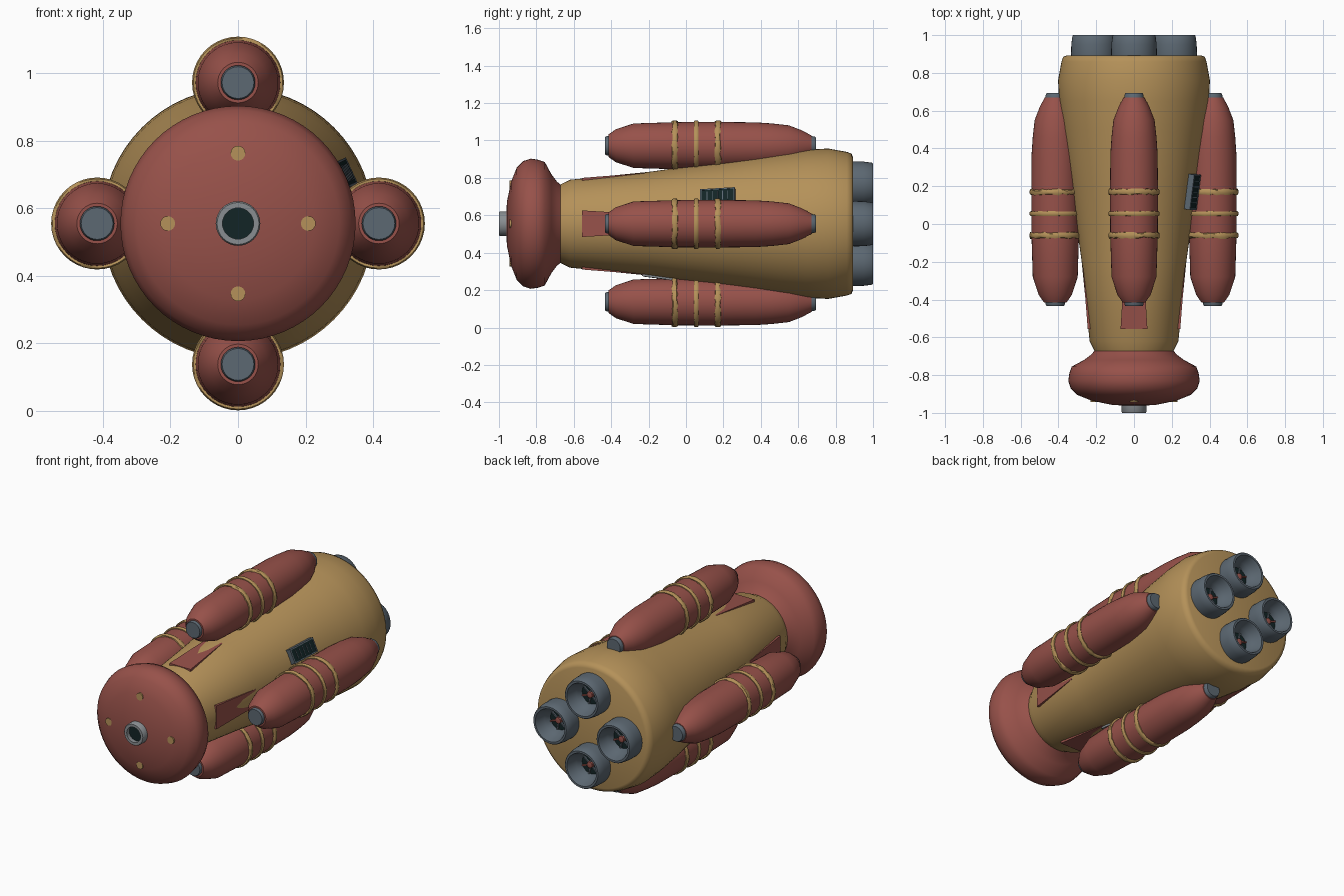
import bpy, bmesh, math, random
from mathutils import Matrix, Vector

if "Cube" in bpy.data.objects:
    bpy.data.objects.remove(bpy.data.objects["Cube"])

random.seed(4)
CZ = 0.555  # height of the long axis


def mat(name, rgb):
    m = bpy.data.materials.new(name)
    m.diffuse_color = (*rgb, 1)
    m.use_nodes = True
    m.node_tree.nodes["Principled BSDF"].inputs["Base Color"].default_value = m.diffuse_color
    return m


RED = mat("dusty red", (0.31, 0.083, 0.068))
GOLD = mat("ochre gold", (0.46, 0.285, 0.10))
STEEL = mat("blue grey steel", (0.107, 0.138, 0.168))
SILVER = mat("light grey metal", (0.25, 0.27, 0.285))
DARK = mat("near black teal", (0.006, 0.018, 0.019))


def finish(name, bm, material, angle=40):
    bmesh.ops.recalc_face_normals(bm, faces=bm.faces)
    me = bpy.data.meshes.new(name)
    bm.to_mesh(me)
    bm.free()
    me.materials.append(material)
    ob = bpy.data.objects.new(name, me)
    bpy.context.collection.objects.link(ob)
    bpy.ops.object.select_all(action='DESELECT')
    ob.select_set(True)
    bpy.context.view_layer.objects.active = ob
    bpy.ops.object.shade_smooth_by_angle(angle=math.radians(angle))
    return ob


def lathe(name, profile, material, at=(0, 0), segs=48, closed=False, ragged=0.0, angle=40):
    """Turn (y, radius) points around a lengthwise axis at (x, z offset)."""
    bm = bmesh.new()
    mid = sum(p[0] for p in profile) / len(profile)
    rings = []
    for y, r in profile:
        if r == 0:
            rings.append([bm.verts.new((at[0], y, CZ + at[1]))] * segs)
            continue
        ring = []
        for i in range(segs):
            a = 2 * math.pi * i / segs
            yy = mid + (y - mid) * (1 + random.uniform(-ragged, ragged))
            ring.append(bm.verts.new((at[0] + r * math.cos(a), yy, CZ + at[1] + r * math.sin(a))))
        rings.append(ring)
    pairs = list(zip(rings, rings[1:]))
    if closed:
        pairs.append((rings[-1], rings[0]))
    for a, b in pairs:
        for i in range(segs):
            j = (i + 1) % segs
            vs = list(dict.fromkeys((a[i], a[j], b[j], b[i])))
            if len(vs) > 2:
                bm.faces.new(vs)
    return finish(name, bm, material, angle)


def block(name, size, material, matrix):
    bm = bmesh.new()
    bmesh.ops.create_cube(bm, size=1)
    bmesh.ops.scale(bm, vec=size, verts=bm.verts)
    bm.transform(matrix)
    return finish(name, bm, material)


def surface_frame(deg, y, r, slope):
    """Frame on the hull: local x across, y along, z outward."""
    return (Matrix.Translation((0, 0, CZ)) @ Matrix.Rotation(math.radians(90 - deg), 4, 'Y')
            @ Matrix.Translation((0, y, r)) @ Matrix.Rotation(slope, 4, 'X'))


# Hull, flaring towards the tail
lathe("hull", [(-0.70, 0), (-0.70, 0.20), (-0.67, 0.21), (-0.62, 0.235), (-0.2, 0.277), (0.2, 0.333),
               (0.5, 0.378), (0.65, 0.396), (0.76, 0.402), (0.86, 0.384), (0.885, 0.375),
               (0.893, 0.355), (0.893, 0)], GOLD, segs=64, angle=60)

# Domed nose section
lathe("nose", [(-0.66, 0), (-0.66, 0.20), (-0.69, 0.225), (-0.72, 0.265), (-0.755, 0.33), (-0.79, 0.342),
               (-0.83, 0.348), (-0.87, 0.335), (-0.905, 0.30), (-0.935, 0.225), (-0.957, 0.12),
               (-0.965, 0)], RED, segs=64, angle=50)

# Nose port with dark bore, and four studs
lathe("nose_port", [(-0.94, 0.066), (-0.995, 0.066), (-1.0, 0.062), (-1.0, 0.046), (-0.94, 0.046)],
      SILVER, segs=32, closed=True)
lathe("nose_port_bore", [(-0.95, 0), (-0.95, 0.0465), (-0.975, 0.0465), (-0.975, 0)], DARK, segs=32)

SIDES = [(1, 0), (0, 1), (-1, 0), (0, -1)]
for n, (sx, sz) in enumerate(SIDES):
    lathe(f"nose_stud_{n}", [(-0.90, 0), (-0.90, 0.022), (-0.943, 0.022), (-0.943, 0)],
          GOLD, (sx * 0.208, sz * 0.208), 16)

    # Side pod with end caps and ragged straps
    c = (sx * 0.417, sz * 0.417)
    lathe(f"pod_{n}", [(-0.415, 0), (-0.415, 0.06), (-0.375, 0.088), (-0.28, 0.119), (-0.05, 0.126),
                       (0.17, 0.127), (0.37, 0.125), (0.46, 0.119), (0.55, 0.109), (0.62, 0.082),
                       (0.67, 0.055), (0.675, 0)], RED, c, 40)
    lathe(f"pod_front_cap_{n}", [(-0.40, 0), (-0.40, 0.051), (-0.425, 0.051), (-0.433, 0.047),
                                 (-0.433, 0)], STEEL, c, 32)
    lathe(f"pod_rear_cap_{n}", [(0.66, 0), (0.66, 0.052), (0.685, 0.05), (0.694, 0.045),
                                (0.694, 0)], STEEL, c, 32)
    for k, (y, w, rag) in enumerate([(-0.06, 0.014, 0.35), (0.055, 0.012, 0.1), (0.17, 0.014, 0.35)]):
        lathe(f"pod_strap_{n}_{k}", [(y - w, 0.12), (y - w, 0.132), (y - w * 0.5, 0.136),
                                     (y + w * 0.5, 0.136), (y + w, 0.132), (y + w, 0.12)],
              GOLD, c, 40, closed=True, ragged=rag)

    # Hollow engine bell with dark core and red vanes
    e = (sx * 0.212, sz * 0.212)
    lathe(f"engine_{n}", [(0.86, 0.117), (0.90, 0.121), (0.95, 0.120), (0.995, 0.114), (1.0, 0.110),
                          (1.0, 0.098), (0.985, 0.092), (0.94, 0.078), (0.915, 0.060), (0.86, 0.060)],
          STEEL, e, 40, closed=True)
    lathe(f"engine_core_{n}", [(0.88, 0), (0.88, 0.061), (0.908, 0.061), (0.908, 0)], DARK, e, 24)
    lathe(f"engine_hub_{n}", [(0.90, 0), (0.90, 0.022), (0.925, 0.018), (0.93, 0)], RED, e, 16)
    for k in range(3):
        m = (Matrix.Translation((e[0], 0.912, CZ + e[1]))
             @ Matrix.Rotation(math.radians(60 * k + 20), 4, 'Y'))
        block(f"engine_vane_{n}_{k}", (0.118, 0.012, 0.008), RED if k == 0 else STEEL, m)

    # Flat tapered plate, the hull bulging through its middle
    bm = bmesh.new()
    low, top = [], []
    for y, w, r in [(-0.555, 0.071, 0.245), (-0.22, 0.051, 0.2715)]:
        for s in ((-1, 1) if y < -0.3 else (1, -1)):
            low.append(bm.verts.new((s * w, y, r - 0.025)))
            top.append(bm.verts.new((s * w, y, r)))
    bm.faces.new(top)
    bm.faces.new(low)
    for i in range(4):
        j = (i + 1) % 4
        bm.faces.new((low[i], low[j], top[j], top[i]))
    bm.transform(surface_frame(90 * n, 0, 0, 0))
    finish(f"shoulder_plate_{n}", bm, RED)

# Control panel: steel frame, dark face and thin grid bars
f = surface_frame(25, 0.17, 0.342, 0.14)
block("control_panel_base", (0.078, 0.18, 0.03), DARK, f)
for s in (-1, 1):
    block("control_panel_side", (0.007, 0.186, 0.034), STEEL, f @ Matrix.Translation((s * 0.039, 0, 0)))
    block("control_panel_end", (0.082, 0.007, 0.034), STEEL, f @ Matrix.Translation((0, s * 0.09, 0)))
for k in range(5):
    block(f"control_panel_bar_{k}", (0.052, 0.004, 0.004), STEEL,
          f @ Matrix.Translation((0, -0.056 + k * 0.028, 0.0155)))

# Hatch on the underside
f = surface_frame(-90, -0.145, 0.282, 0.13)
block("belly_hatch", (0.085, 0.18, 0.02), SILVER, f)
block("belly_hatch_inset", (0.066, 0.16, 0.004), DARK, f @ Matrix.Translation((0, 0, 0.0095)))
